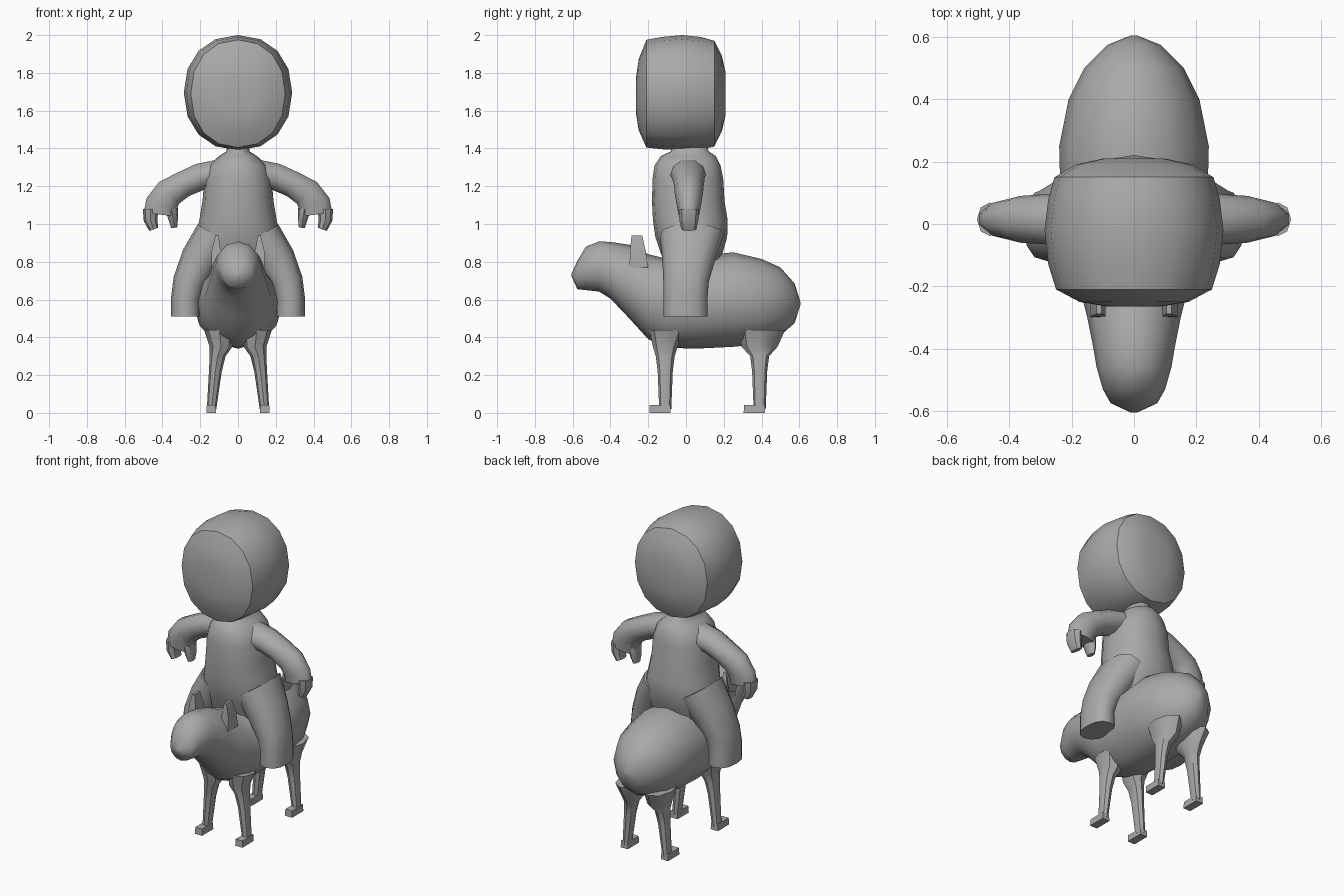
import bpy, bmesh, math
from mathutils import Vector

cube = bpy.data.objects.get("Cube")
if cube:
    bpy.data.objects.remove(cube, do_unlink=True)

GREY = (0.4, 0.4, 0.4, 1)
mat = bpy.data.materials.new("plain grey")
mat.use_nodes = True
mat.diffuse_color = GREY
bsdf = mat.node_tree.nodes["Principled BSDF"]
bsdf.inputs["Base Color"].default_value = GREY
bsdf.inputs["Roughness"].default_value = 0.8

X, Y, Z = Vector((1, 0, 0)), Vector((0, 1, 0)), Vector((0, 0, 1))


def loft(name, rings, sides=12, power=1.0, mirror=False, angle=40):
    """Skin a list of (centre, u, v) elliptical rings; power < 1 squares them."""
    def bend(t):
        return math.copysign(abs(t) ** power, t)
    bm = bmesh.new()
    loops = []
    for centre, u, v in rings:
        loop = []
        for i in range(sides):
            a = math.tau * (i + (0.5 if sides == 4 else 0)) / sides
            loop.append(bm.verts.new(centre + u * bend(math.cos(a)) + v * bend(math.sin(a))))
        loops.append(loop)
    for a, b in zip(loops, loops[1:]):
        for i in range(sides):
            j = (i + 1) % sides
            bm.faces.new((a[i], a[j], b[j], b[i]))
    bm.faces.new(loops[0])
    bm.faces.new(loops[-1])
    bmesh.ops.recalc_face_normals(bm, faces=bm.faces)
    mesh = bpy.data.meshes.new(name)
    bm.to_mesh(mesh)
    bm.free()
    mesh.materials.append(mat)
    ob = bpy.data.objects.new(name, mesh)
    bpy.context.collection.objects.link(ob)
    bpy.ops.object.select_all(action="DESELECT")
    ob.select_set(True)
    bpy.context.view_layer.objects.active = ob
    bpy.ops.object.shade_smooth_by_angle(angle=math.radians(angle))
    if mirror:
        ob.modifiers.new("mirror", "MIRROR")
    return ob


def along_y(rows):
    """Rows of y, centre z, half width, half height."""
    return [(Vector((0, y, z)), X * rx, Z * rz) for y, z, rx, rz in rows]


def along_z(rows):
    """Rows of x, y, z, half width, half depth."""
    return [(Vector((x, y, z)), X * rx, Y * ry) for x, y, z, rx, ry in rows]


def limb(rows):
    """Rows of x, y, z, depth radius, thickness; rings follow the path in xz."""
    pts = [Vector(r[:3]) for r in rows]
    out = []
    for i, r in enumerate(rows):
        t = pts[min(i + 1, len(pts) - 1)] - pts[max(i - 1, 0)]
        if i == len(pts) - 1:
            t = pts[i] - pts[i - 1]
        side = Vector((-t.z, 0, t.x)).normalized()
        out.append((pts[i], Y * r[3], side * r[4]))
    return out


# Animal: body, neck and head in one skin
loft("animal_body", along_y([
    (.605, .58, .01, .01), (.575, .58, .085, .105), (.5, .59, .16, .18),
    (.4, .59, .21, .225), (.25, .6, .24, .25), (.05, .585, .235, .245),
    (-.1, .58, .205, .235), (-.2, .615, .175, .225), (-.3, .695, .15, .195),
    (-.4, .755, .13, .15), (-.46, .775, .12, .133), (-.53, .765, .1, .115),
    (-.575, .73, .075, .075), (-.605, .73, .01, .01)]), angle=60)

# Animal legs with small forward-pointing feet
for name, y, flare in (("front", -.11, .065), ("hind", .39, .095)):
    loft(name + "_animal_legs", along_z([
        (.1, y + .01, .44, .08, flare + .03), (.09, y, .35, .06, flare),
        (.108, y, .3, .042, .05), (.12, y, .22, .034, .04),
        (.14, y, .02, .025, .032)]), sides=8, mirror=True)
    loft(name + "_animal_feet", along_z([
        (.142, y - .028, 0, .036, .08), (.142, y - .028, .042, .033, .078)]),
        sides=4, mirror=True)

# Ears
loft("ears", along_z([
    (.115, -.25, .77, .035, .07), (.115, -.255, .86, .034, .058),
    (.112, -.26, .938, .012, .04)]), sides=4, mirror=True)

# Rider torso and neck
loft("rider_torso", along_z([
    (0, .03, .76, .2, .13), (0, .03, .85, .225, .165), (0, .028, .93, .228, .19),
    (0, .023, 1.02, .205, .198), (0, .012, 1.12, .188, .192),
    (0, .01, 1.24, .178, .187), (0, .008, 1.31, .155, .175),
    (0, .012, 1.36, .1, .145), (0, .02, 1.385, .06, .1),
    (0, .02, 1.43, .06, .09)]), sides=16, power=.9, angle=60)

# Rider legs, open-bottomed trouser shape closed flat
loft("rider_legs", limb([
    (.12, .03, .94, .17, .11), (.2, .015, .81, .14, .105),
    (.258, 0, .69, .12, .088), (.276, -.003, .61, .117, .078),
    (.276, -.003, .51, .117, .078)]), power=.85, mirror=True)

# Arms curving down to the hands
loft("rider_arms", limb([
    (.1, .01, 1.27, .1, .075), (.2, .012, 1.25, .088, .075),
    (.29, .015, 1.21, .08, .073), (.365, .015, 1.165, .075, .082),
    (.405, .015, 1.105, .065, .09), (.412, .015, 1.05, .055, .092)]),
    sides=10, mirror=True, angle=50)

# Thumb and finger forming an open grip
loft("thumbs", limb([
    (.352, .015, 1.08, .05, .034), (.342, .015, 1.02, .045, .024),
    (.338, .015, .98, .03, .016)]), sides=8, mirror=True)
loft("fingers", limb([
    (.462, .015, 1.08, .054, .042), (.463, .015, 1.02, .05, .036),
    (.446, .015, .972, .04, .025)]), sides=8, mirror=True)

# Head: rounded drum with a crisp front rim
loft("rider_head", along_y([
    (-.264, 1.68, .09, .1), (-.25, 1.685, .175, .19), (-.21, 1.69, .25, .285),
    (-.13, 1.693, .275, .297), (-.02, 1.695, .287, .305), (.08, 1.693, .275, .297),
    (.15, 1.69, .255, .28), (.19, 1.69, .19, .2), (.21, 1.69, .1, .11)]),
    sides=16, power=.92, angle=38)
